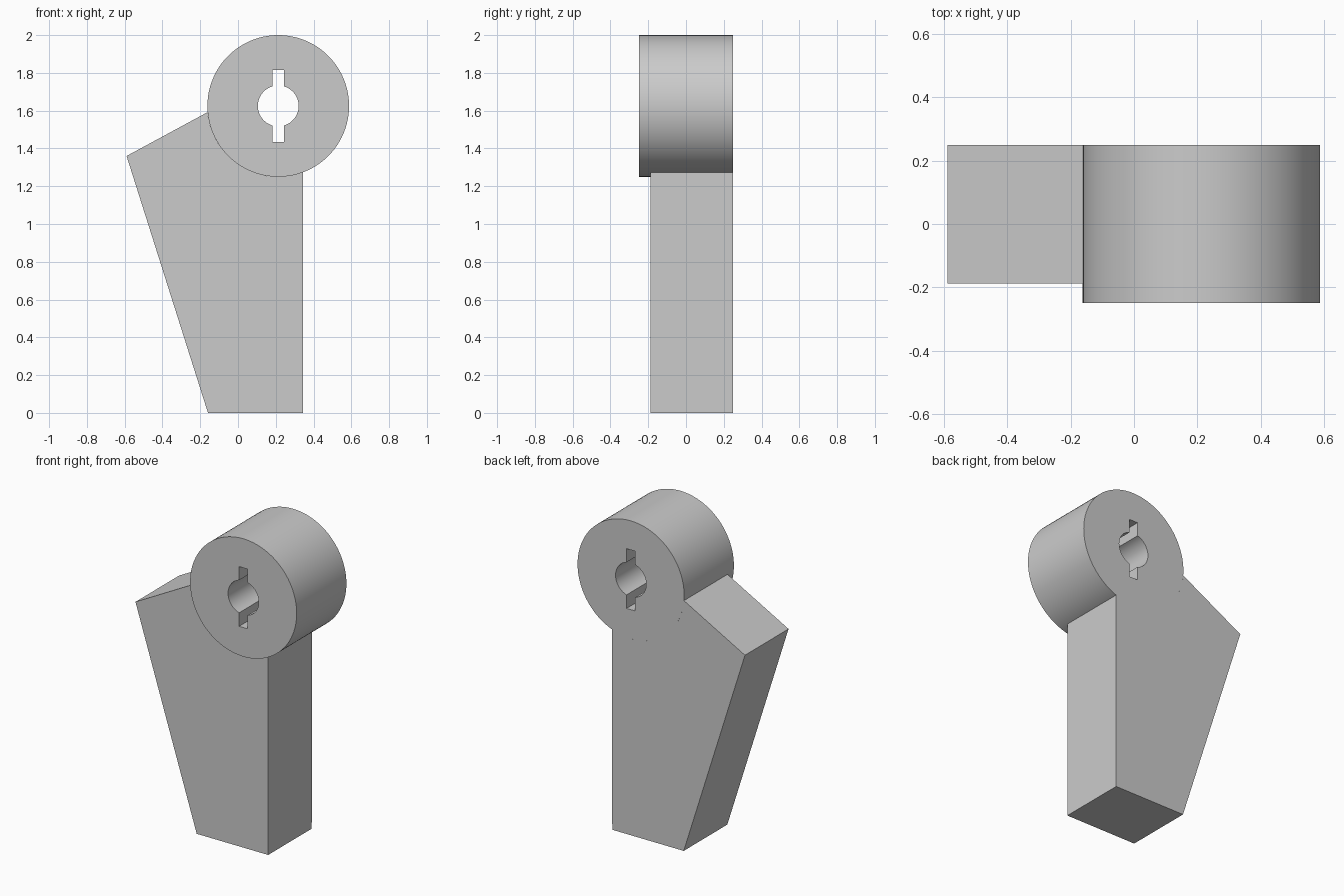
import bpy, bmesh
from math import cos, sin, asin, pi, radians

if "Cube" in bpy.data.objects:
    bpy.data.objects.remove(bpy.data.objects["Cube"], do_unlink=True)

CX, CZ, R = 0.213, 1.625, 0.375        # hub centre and radius
BORE, SLOT_W, SLOT_H = 0.108, 0.03, 0.19  # bore radius, slot half sizes
BACK = 0.25

grey = bpy.data.materials.new("plain grey")
grey.use_nodes = True
grey.diffuse_color = (0.6, 0.6, 0.6, 1)
grey.node_tree.nodes["Principled BSDF"].inputs["Base Color"].default_value = (0.6, 0.6, 0.6, 1)


def arc(radius, start, end, count):
    """Points in the xz plane along an arc around the hub centre."""
    angles = [start + (end - start) * i / count for i in range(count + 1)]
    return [(CX + radius * cos(a), CZ + radius * sin(a)) for a in angles]


def extrude_profile(name, loops, front):
    """Fill closed xz loops (later loops are holes) and extrude them to the back."""
    bm = bmesh.new()
    edges = []
    for loop in loops:
        verts = [bm.verts.new((x, front, z)) for x, z in loop]
        edges += [bm.edges.new((v, verts[i - 1])) for i, v in enumerate(verts)]
    bmesh.ops.triangle_fill(bm, use_beauty=True, use_dissolve=False,
                            edges=edges, normal=(0, -1, 0))
    result = bmesh.ops.extrude_face_region(bm, geom=bm.faces[:], use_keep_orig=True)
    moved = [g for g in result["geom"] if isinstance(g, bmesh.types.BMVert)]
    bmesh.ops.translate(bm, verts=moved, vec=(0, BACK - front, 0))
    bmesh.ops.recalc_face_normals(bm, faces=bm.faces[:])
    mesh = bpy.data.meshes.new(name)
    bm.to_mesh(mesh)
    bm.free()
    mesh.materials.append(grey)
    obj = bpy.data.objects.new(name, mesh)
    bpy.context.collection.objects.link(obj)
    bpy.ops.object.select_all(action="DESELECT")
    obj.select_set(True)
    bpy.context.view_layer.objects.active = obj
    bpy.ops.object.shade_smooth_by_angle(angle=radians(30))
    return obj


# Hub: cylinder with a round bore and a keyway above and below
rim = arc(R, 0, 2 * pi, 96)[:-1]
half = asin(SLOT_W / BORE)
keyhole = []
for side in (1, -1):
    mid = 0 if side == 1 else pi
    keyhole += arc(BORE, mid - pi / 2 + half, mid + pi / 2 - half, 24)
    keyhole += [(CX + side * SLOT_W, CZ + side * SLOT_H),
                (CX - side * SLOT_W, CZ + side * SLOT_H)]
extrude_profile("hub", [rim, keyhole], -BACK)

# Arm: tapered plate that meets the hub along its rim
arm = [(0.344, 0), (-0.159, 0), (-0.59, 1.36)]
arm += arc(R, radians(185), radians(290.5), 28)
extrude_profile("arm", [arm], -0.188)
